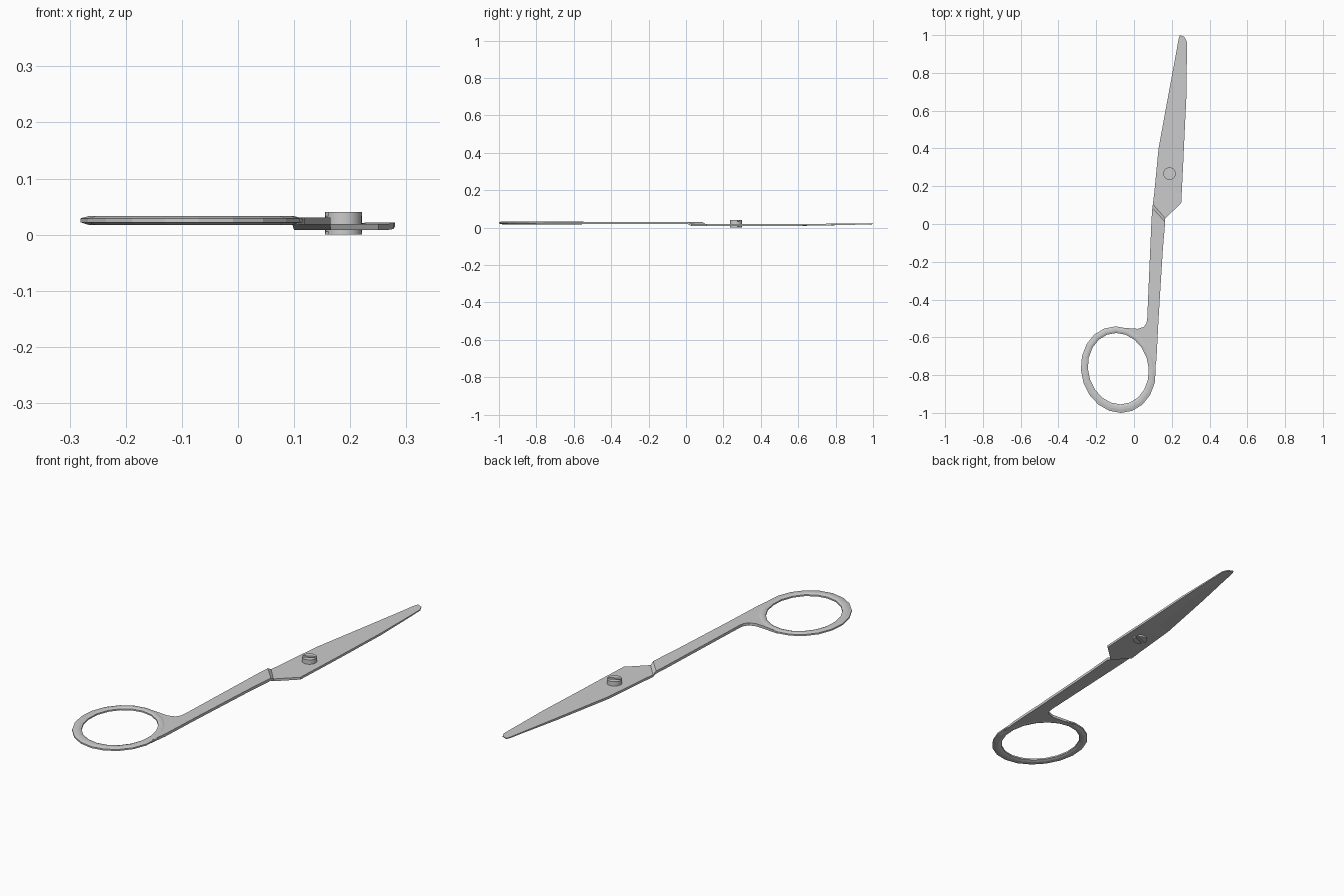
import bpy, bmesh
from math import cos, sin, pi, asin, radians

if "Cube" in bpy.data.objects:
    bpy.data.objects.remove(bpy.data.objects["Cube"])


def finish(name, bm):
    bmesh.ops.recalc_face_normals(bm, faces=bm.faces)
    me = bpy.data.meshes.new(name)
    bm.to_mesh(me)
    bm.free()
    ob = bpy.data.objects.new(name, me)
    bpy.context.collection.objects.link(ob)
    return ob


def loft(name, sections, closed=False):
    bm = bmesh.new()
    rows = [[bm.verts.new(p) for p in s] for s in sections]
    n = len(rows[0])
    pairs = list(zip(rows, rows[1:]))
    if closed:
        pairs.append((rows[-1], rows[0]))
    else:
        bm.faces.new(rows[0])
        bm.faces.new(rows[-1])
    for a, b in pairs:
        for i in range(n):
            j = (i + 1) % n
            bm.faces.new((a[i], a[j], b[j], b[i]))
    return finish(name, bm)


def prism(name, outline, z0, z1):
    return loft(name, [[(x, y, z) for x, y in outline] for z in (z0, z1)])


# Blade: left edge, right edge, bottom z, top z, hollow of the underside
stations = [
    (0.100, 0.105, 0.165, 0.030, 0.008, 0.019, 0),
    (0.108, 0.170, 0.250, 0.110, 0.008, 0.019, 0),
    (0.126, 0.360, 0.261, 0.330, 0.008, 0.019, 0),
    (0.130, 0.400, 0.264, 0.400, 0.008, 0.019, 0.003),
    (0.185, 0.700, 0.277, 0.670, 0.010, 0.020, 0.003),
    (0.222, 0.900, 0.280, 0.900, 0.015, 0.021, 0.002),
    (0.236, 0.980, 0.280, 0.965, 0.017, 0.022, 0.001),
    (0.243, 1.000, 0.268, 0.990, 0.018, 0.022, 0),
]
loft("blade", [[(xl, yl, t), (xr, yr, t), (xr, yr, b),
                ((xl + xr) / 2, (yl + yr) / 2, b + h), (xl, yl, b)]
               for xl, yl, xr, yr, b, t, h in stations])

# Sloped step joining blade and shank
step = [(0.097, 0.085, 0.165, 0.010, 0.018, 0.030),
        (0.100, 0.105, 0.165, 0.030, 0.008, 0.019)]
loft("step", [[(xl, yl, t), (xr, yr, t), (xr, yr, b), (xl, yl, b)]
              for xl, yl, xr, yr, b, t in step])

# Shank with the curved web that runs into the finger ring
prism("shank", [
    (0.165, 0.010), (0.097, 0.085), (0.093, 0.03), (0.070, -0.50),
    (0.066, -0.525), (0.052, -0.545), (0.02, -0.555), (-0.10, -0.547),
    (-0.10, -0.565), (-0.04, -0.572), (0.01, -0.592), (0.055, -0.645),
    (0.080, -0.72), (0.085, -0.79), (0.108, -0.80), (0.119, -0.715),
    (0.130, -0.50), (0.153, -0.13)], 0.018, 0.0305)

# Finger ring: chamfered section swept round a slightly skewed oval
ring = []
N = 20
for k in range(N):
    a = 2 * pi * k / N

    def pt(t, z):
        rx, ry = 0.161 + 0.037 * t, 0.189 + 0.040 * t
        dy = ry * sin(a)
        return (-0.083 + rx * cos(a) - 0.06 * dy, -0.766 - 0.005 * t + dy, z)
    ring.append([pt(1, 0.022), pt(1, 0.029), pt(0.6, 0.033), pt(0.3, 0.033),
                 pt(0, 0.029), pt(0, 0.022), pt(0.3, 0.0175), pt(0.6, 0.0175)])
loft("finger_ring", ring, closed=True)

# Pivot screw: body plus two segments at each end, leaving a slot between
CX, CY, R, SLOT = 0.188, 0.267, 0.033, 0.007
turn = radians(25)


def arc(a0, a1, n):
    return [(CX + R * cos(a0 + (a1 - a0) * i / n),
             CY + R * sin(a0 + (a1 - a0) * i / n)) for i in range(n + 1)]


screw = [prism("screw_body", arc(0, 2 * pi, 24)[:-1], 0.006, 0.033)]
g = asin(SLOT / R)
for half in (0, pi):
    seg = arc(turn + half + g, turn + half + pi - g, 12)
    screw.append(prism("screw_head", seg, 0.033, 0.040))
    screw.append(prism("screw_foot", seg, 0.0, 0.006))
bpy.ops.object.select_all(action='DESELECT')
for ob in screw:
    ob.select_set(True)
bpy.context.view_layer.objects.active = screw[0]
bpy.ops.object.shade_smooth_by_angle(angle=radians(35))
